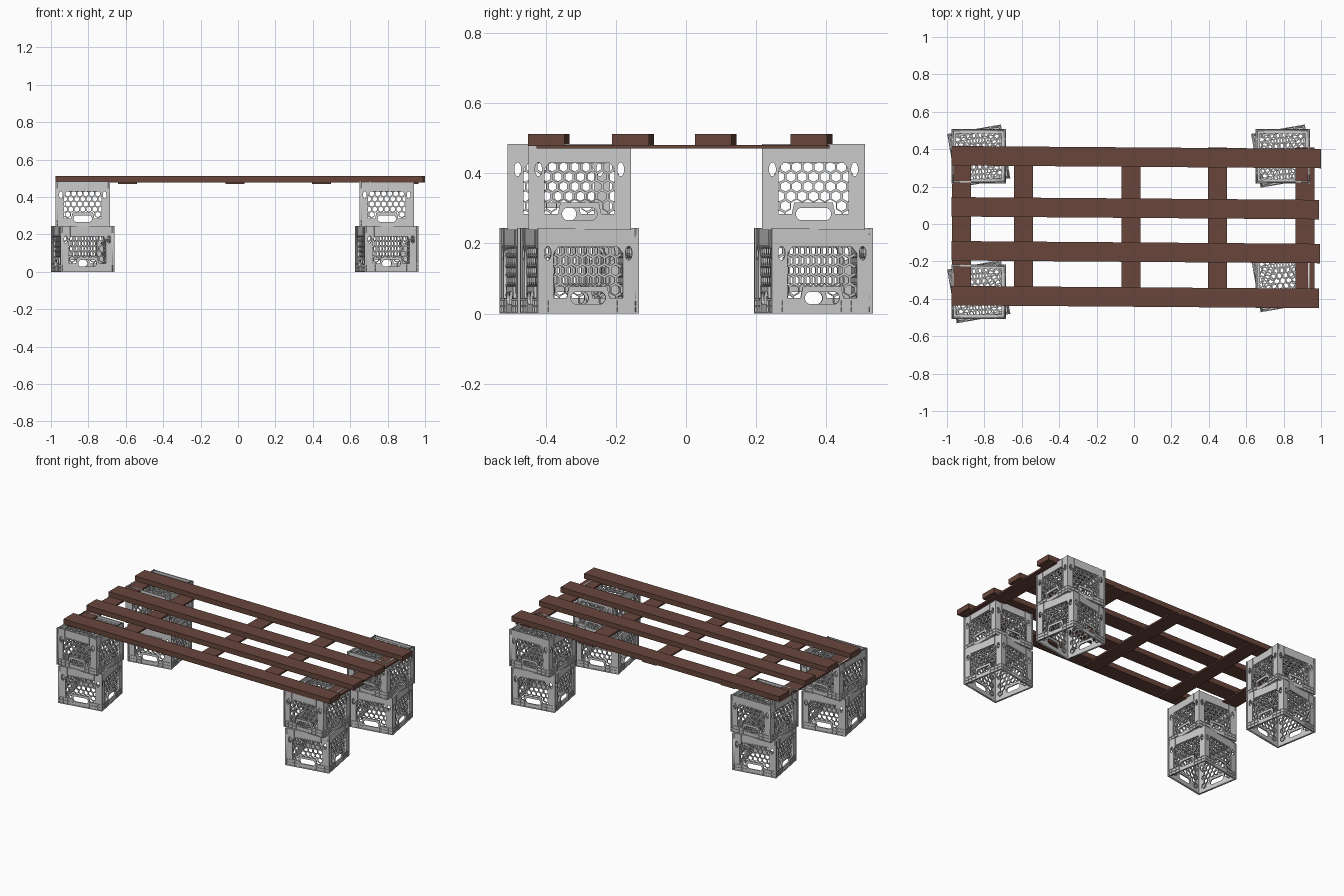
import bpy, bmesh, math
from mathutils import Matrix, Vector

if "Cube" in bpy.data.objects:
    bpy.data.objects.remove(bpy.data.objects["Cube"], do_unlink=True)

HALF, HIGH = 0.146, 0.244      # crate half width and height
CELL = 0.0185                  # honeycomb cell radius
FLOOR = 0.226                  # honeycomb base level


def material(name, rgb):
    m = bpy.data.materials.new(name)
    m.use_nodes = True
    m.diffuse_color = (*rgb, 1)
    m.node_tree.nodes["Principled BSDF"].inputs["Base Color"].default_value = (*rgb, 1)
    return m


PLASTIC = material("pale grey plastic", (0.6, 0.6, 0.6))
WOOD = material("brown wood", (0.14, 0.062, 0.045))


def add_object(name, mesh, mat):
    ob = bpy.data.objects.new(name, mesh)
    bpy.context.collection.objects.link(ob)
    if not mesh.materials:
        mesh.materials.append(mat)
    return ob


def add_box(bm, low, high):
    low, high = Vector(low), Vector(high)
    place = Matrix.Translation((low + high) / 2) @ Matrix.Diagonal((*(high - low), 1))
    bmesh.ops.create_cube(bm, size=1, matrix=place)


def rect(x0, y0, x1, y1):
    return [(x0, y0), (x1, y0), (x1, y1), (x0, y1)]


def oval(cx, cy, rx, ry, straight=0, n=12):
    pts = []
    for i in range(n):
        t = 2 * math.pi * (i + 0.5) / n
        c = math.cos(t)
        pts.append((cx + rx * c + math.copysign(straight, c), cy + ry * math.sin(t)))
    return pts


def sheet(loops, thick):
    """Flat plate in XY; the first loop is the outline and the others are holes."""
    cu = bpy.data.curves.new("plate_outline", 'CURVE')
    cu.dimensions, cu.fill_mode, cu.extrude = '2D', 'BOTH', thick / 2
    for loop in loops:
        sp = cu.splines.new('POLY')
        sp.points.add(len(loop) - 1)
        for p, (x, y) in zip(sp.points, loop):
            p.co = (x, y, 0, 1)
        sp.use_cyclic_u = True
    ob = bpy.data.objects.new("plate_outline", cu)
    bpy.context.collection.objects.link(ob)
    graph = bpy.context.evaluated_depsgraph_get()
    mesh = bpy.data.meshes.new_from_object(ob.evaluated_get(graph))
    bpy.data.objects.remove(ob, do_unlink=True)
    return mesh


def honeycomb(x_lim, y0, y1, thick, keep=lambda x, y: True):
    """Lattice of hexagonal rings in XY."""
    bm = bmesh.new()
    step, rise = CELL * math.sqrt(3), CELL * 1.5
    rows = int((y1 - y0) / rise) + 1
    for r in range(rows):
        y = y0 + r * rise
        for c in range(-6, 7):
            x = (c + 0.5 * (r % 2)) * step
            if abs(x) > x_lim or not keep(x, y):
                continue
            rings = []
            for rad, z in ((CELL, 0), (CELL * 0.78, 0), (CELL * 0.78, thick), (CELL, thick)):
                rings.append([bm.verts.new((x + rad * math.sin(k * math.pi / 3),
                                            y + rad * math.cos(k * math.pi / 3),
                                            z - thick / 2)) for k in range(6)])
            for a, b in zip(rings, rings[1:] + rings[:1]):
                for k in range(6):
                    j = (k + 1) % 6
                    bm.faces.new((a[k], a[j], b[j], b[k]))
    bmesh.ops.recalc_face_normals(bm, faces=bm.faces)
    mesh = bpy.data.meshes.new("honeycomb")
    bm.to_mesh(mesh)
    bm.free()
    return mesh


def merge(bm, mesh, matrix):
    mesh.transform(matrix)
    bm.from_mesh(mesh)
    bpy.data.meshes.remove(mesh)


def build_wall():
    bm = bmesh.new()
    upright = Matrix.Rotation(math.pi / 2, 4, 'X')
    w = HALF - 0.004
    # Wall frame with lattice opening, hand slot and corner holes
    right = [(0.062, 0.045), (0.1, 0.045), (0.1, 0.172), (0.086, 0.19)]
    opening = [(0.055, 0.078)] + right
    opening += [(-x, z) for x, z in reversed(opening)]
    loops = [rect(-w, 0, w, HIGH), opening, oval(0, 0.045, 0.016, 0.018, 0.034)]
    loops += [oval(s * 0.117, 0.172, 0.01, 0.02) for s in (-1, 1)]
    merge(bm, sheet(loops, 0.008), Matrix.Translation((0, -HALF + 0.008, 0)) @ upright)
    # Lattice behind the opening
    lattice = honeycomb(0.108, 0.04, 0.19, 0.008,
                        lambda x, z: z > 0.08 or abs(x) > 0.07)
    merge(bm, lattice, Matrix.Translation((0, -HALF + 0.014, 0)) @ upright)
    # Ribbed rim around the open lower edge
    for z in (0, 0.019, 0.038):
        spans = [(-HALF, HALF)] if z == 0 else [(-HALF, -0.054), (0.054, HALF)]
        for x0, x1 in spans:
            add_box(bm, (x0, -HALF, z), (x1, -HALF + 0.007, z + 0.005))
    for i in range(-5, 6):
        if abs(i) > 1:
            x = i * 0.0285
            add_box(bm, (x - 0.002, -HALF, 0), (x + 0.002, -HALF + 0.007, 0.043))
    # Edge beads at the corner and raised trim along the upper band
    for s in (-1, 1):
        add_box(bm, (s * HALF - 0.004 * (s + 1), -HALF, 0),
                (s * HALF - 0.004 * (s - 1), -HALF + 0.008, HIGH))
        add_box(bm, (s * 0.09 - 0.003, -HALF + 0.001, 0.19),
                (s * 0.09 + 0.003, -HALF + 0.006, HIGH))
    add_box(bm, (-0.09, -HALF + 0.001, 0.19), (0.09, -HALF + 0.006, 0.195))
    mesh = bpy.data.meshes.new("crate_wall")
    bm.to_mesh(mesh)
    bm.free()
    return mesh


def build_crate():
    bm = bmesh.new()
    wall = build_wall()
    for _ in range(4):
        wall.transform(Matrix.Rotation(math.pi / 2, 4, 'Z'))
        bm.from_mesh(wall)
    bpy.data.meshes.remove(wall)
    # Recessed honeycomb base with its border
    h, i = HALF - 0.006, 0.122
    level = Matrix.Translation((0, 0, FLOOR))
    merge(bm, sheet([rect(-h, -h, h, h), rect(-i, -i, i, i)], 0.006), level)
    reach = CELL * 1.5 * 4
    merge(bm, honeycomb(0.125, -reach, reach + 0.001, 0.007), level)
    mesh = bpy.data.meshes.new("crate")
    bm.to_mesh(mesh)
    bm.free()
    return mesh


# Four stacks of two upturned crates, the lower one turned slightly
crate = build_crate()
stacks = {"front_right": (-0.83, -0.362), "back_right": (-0.83, 0.363),
          "front_left": (0.795, -0.303), "back_left": (0.795, 0.363)}
for name, (x, y) in stacks.items():
    for level, z, turn in (("lower", 0, 10), ("upper", 0.239, 0)):
        ob = add_object(f"{name}_{level}_crate", crate, PLASTIC)
        ob.location = (x, y, z)
        ob.rotation_euler.z = math.radians(turn)


def board(name, low, high, skew=0):
    """Plank; skew shifts its +x end along y."""
    bm = bmesh.new()
    add_box(bm, low, high)
    for v in bm.verts:
        if v.co.x > 0:
            v.co.y += skew
    mesh = bpy.data.meshes.new(name)
    bm.to_mesh(mesh)
    bm.free()
    add_object(name, mesh, WOOD)


# Long deck slats
for n, (y, x_end) in enumerate(((-0.383, 0.99), (-0.143, 0.995), (0.092, 0.99), (0.365, 1.0))):
    board(f"deck_slat_{n + 1}", (-0.977, y - 0.052, 0.478), (x_end, y + 0.052, 0.512), -0.015)

# Cross boards beneath the slats
for n, x in enumerate((-0.922, -0.59, -0.015, 0.447, 0.915)):
    board(f"cross_board_{n + 1}", (x - 0.051, -0.425, 0.47), (x + 0.051, 0.408, 0.481))
